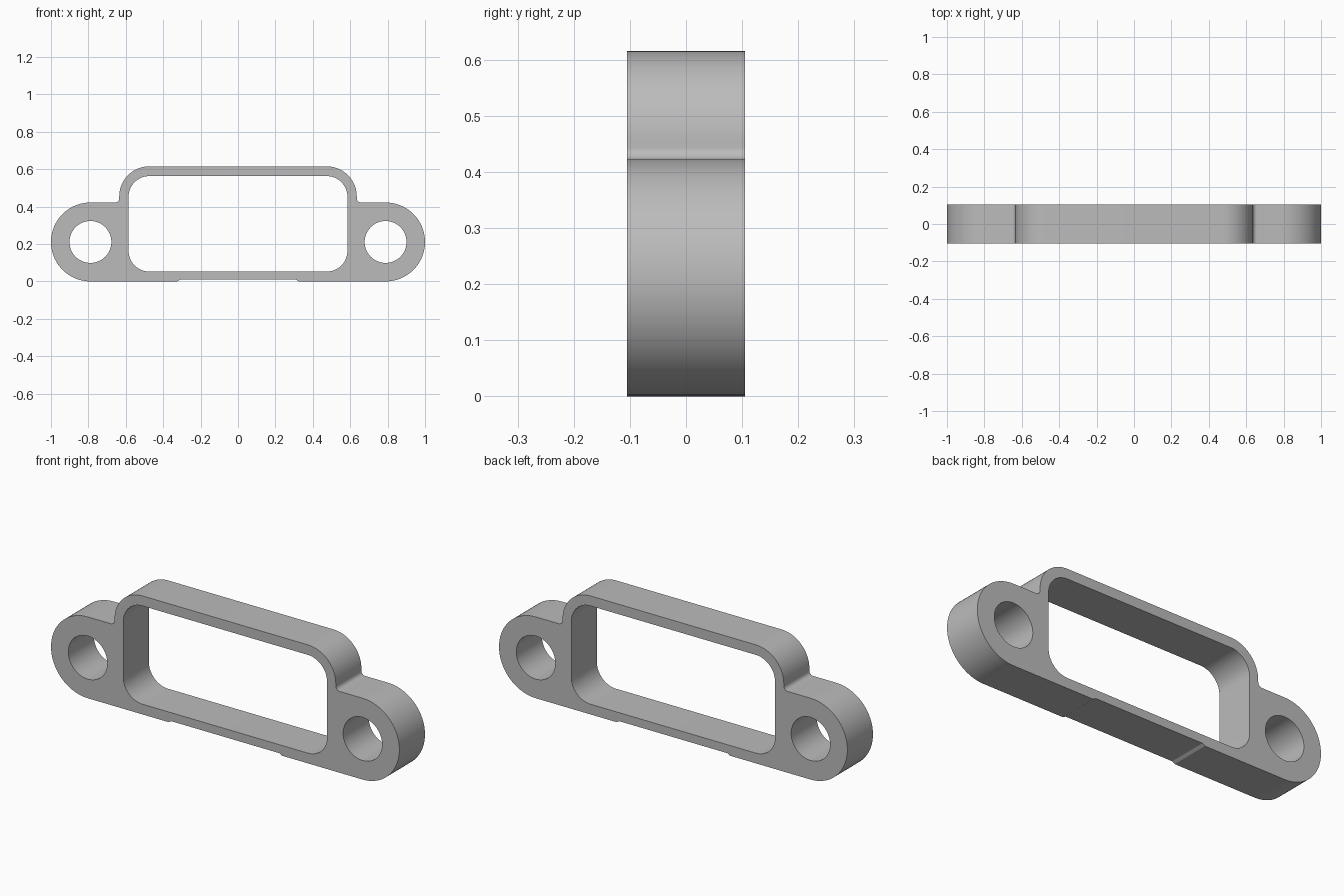
import bpy
from math import radians, cos, sin

cube = bpy.data.objects.get("Cube")
if cube:
    bpy.data.objects.remove(cube, do_unlink=True)

DEPTH = 0.21
EAR_R, EAR_X = 0.211, 0.789


def arc(cx, cz, r, start, end, n):
    angles = [radians(start + (end - start) * i / n) for i in range(n + 1)]
    return [(cx + r * cos(a), cz + r * sin(a)) for a in angles]


def mirrored(half):
    """Close a right-hand half profile with its mirror image."""
    return half + [(-x, z) for x, z in reversed(half)]


def add_loop(curve, points):
    spline = curve.splines.new('POLY')
    spline.points.add(len(points) - 1)
    for p, (x, z) in zip(spline.points, points):
        p.co = (x, z, 0, 1)
    spline.use_cyclic_u = True


# Outer outline: bottom recess, round ear, small fillet, rounded housing top
half = [(0.31, 0.009), (0.325, 0)]
half += arc(EAR_X, EAR_R, EAR_R, -90, 90, 40)
half += arc(0.657, 0.444, 0.022, 270, 180, 8)
half += arc(0.475, 0.455, 0.16, 0, 90, 20)
outline = mirrored(half)

# Central window with rounded corners
window = mirrored(arc(0.475, 0.163, 0.11, -90, 0, 16)
                  + arc(0.475, 0.453, 0.11, 0, 90, 16))

curve = bpy.data.curves.new("bracket_profile", 'CURVE')
curve.dimensions = '2D'
curve.fill_mode = 'BOTH'
curve.extrude = DEPTH / 2
add_loop(curve, outline)
add_loop(curve, window)
# Screw holes through the ears
for side in (-1, 1):
    add_loop(curve, arc(side * EAR_X, EAR_R, 0.112, 0, 360, 48)[:-1])

# Turn the profile upright and make it a solid mesh
bracket = bpy.data.objects.new("connector_bracket", curve)
bpy.context.collection.objects.link(bracket)
bracket.rotation_euler.x = radians(90)
bpy.ops.object.select_all(action='DESELECT')
bracket.select_set(True)
bpy.context.view_layer.objects.active = bracket
bpy.ops.object.convert(target='MESH')
bpy.ops.object.transform_apply(rotation=True)
bpy.ops.object.mode_set(mode='EDIT')
bpy.ops.mesh.select_all(action='SELECT')
bpy.ops.mesh.remove_doubles(threshold=0.0002)
bpy.ops.mesh.normals_make_consistent(inside=False)
bpy.ops.object.mode_set(mode='OBJECT')
bpy.ops.object.shade_smooth_by_angle(angle=radians(25))

# Plain grey
grey = bpy.data.materials.new("grey")
grey.use_nodes = True
color = (0.5, 0.5, 0.5, 1)
grey.diffuse_color = color
grey.node_tree.nodes["Principled BSDF"].inputs["Base Color"].default_value = color
bracket.data.materials.clear()
bracket.data.materials.append(grey)
